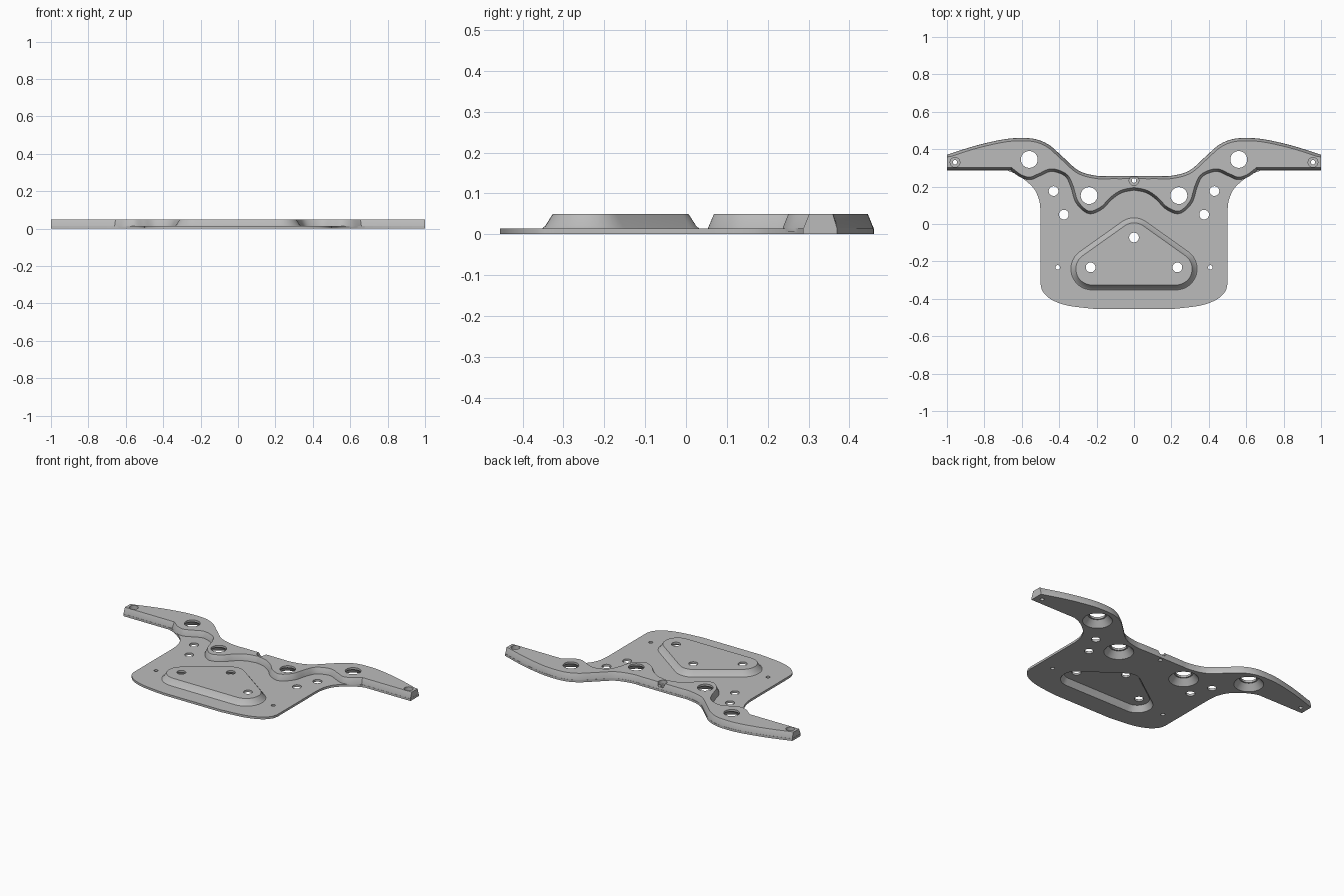
import bpy, bmesh, math
from mathutils import Vector

if "Cube" in bpy.data.objects:
    bpy.data.objects.remove(bpy.data.objects["Cube"])

metal = bpy.data.materials.new("plain_grey")
metal.use_nodes = True
GREY = (0.5, 0.5, 0.5, 1)
metal.diffuse_color = GREY
metal.node_tree.nodes["Principled BSDF"].inputs["Base Color"].default_value = GREY

THICK, TOP, ROOF = 0.014, 0.05, 0.037


def loft(bm, rings):
    """Closed solid through (z, outline) rings of equal point count."""
    loops = [[bm.verts.new((p[0], p[1], z)) for p in pts] for z, pts in rings]
    n = len(loops[0])
    for a, b in zip(loops, loops[1:]):
        for i in range(n):
            j = (i + 1) % n
            bm.faces.new((a[i], a[j], b[j], b[i]))
    bm.faces.new(loops[0][::-1])
    bm.faces.new(loops[-1])


def solid(name, stacks):
    bm = bmesh.new()
    for rings in stacks:
        loft(bm, rings)
    bmesh.ops.recalc_face_normals(bm, faces=bm.faces[:])
    mesh = bpy.data.meshes.new(name)
    bm.to_mesh(mesh)
    bm.free()
    mesh.materials.append(metal)
    obj = bpy.data.objects.new(name, mesh)
    bpy.context.scene.collection.objects.link(obj)
    return obj


def spline(points, steps=7):
    """Smooth curve through the given points."""
    p = [Vector(q) for q in points]
    p = [p[0]] + p + [p[-1]]
    out = []
    for a, b, c, d in zip(p, p[1:], p[2:], p[3:]):
        for s in range(steps):
            t = s / steps
            out.append(0.5 * (2 * b + (c - a) * t + (2 * a - 5 * b + 4 * c - d) * t * t
                              + (3 * b - a - 3 * c + d) * t ** 3))
    return out + [p[-1]]


def mirrored(half):
    return half + [Vector((-q.x, q.y)) for q in reversed(half) if q.x > 1e-4]


def inset(pts, dist):
    """Clockwise outline moved inwards; the wing tips stay upright."""
    out = []
    for i, q in enumerate(pts):
        u = (q - pts[i - 1]).normalized()
        v = (pts[(i + 1) % len(pts)] - q).normalized()
        n1, n2 = Vector((u.y, -u.x)), Vector((v.y, -v.x))
        r = q + (n1 + n2) * dist / max(0.4, 1 + n1.dot(n2))
        if abs(q.x) > 0.9999:
            r.x = math.copysign(0.999, q.x)
        out.append(r)
    return out


def circle(x, y, r, n=40):
    return [(x + r * math.cos(k * math.tau / n), y + r * math.sin(k * math.tau / n))
            for k in range(n)]


def turned(x, y, profile):
    return [(z, circle(x, y, r)) for z, r in profile]


def triangle(r):
    """Rounded triangle around three corner centres."""
    corners = [(0.225, -0.24, -90, 54.6), (0, -0.08, 54.6, 125.4), (-0.225, -0.24, 125.4, 270)]
    out = []
    for x, y, a, b in corners:
        for k in range(15):
            t = math.radians(a + (b - a) * k / 14)
            out.append((x + r * math.cos(t), y + r * math.sin(t)))
    return out


def both(spots):
    return [(s * x, y) for x, y in spots for s in ((1, -1) if x else (1,))]


# Outlines
back_edge = spline([(0, 0.257), (0.12, 0.257), (0.2, 0.258), (0.295, 0.285), (0.38, 0.358),
                    (0.45, 0.42), (0.52, 0.452), (0.6, 0.46), (0.7, 0.452), (0.85, 0.418), (1, 0.37)])
tip = [Vector((1, 0.287))]
band_front = spline([(0.66, 0.287), (0.61, 0.25), (0.555, 0.236), (0.50, 0.257), (0.44, 0.28),
                     (0.37, 0.255), (0.34, 0.2), (0.315, 0.12), (0.27, 0.068), (0.225, 0.054),
                     (0.165, 0.082), (0.118, 0.13), (0.064, 0.166), (0, 0.18)])
plate_front = spline([(0.68, 0.287), (0.615, 0.258), (0.54, 0.195), (0.508, 0.13), (0.5, 0.07)])
plate_front += spline([(0.5, -0.32), (0.487, -0.362), (0.44, -0.405), (0.35, -0.437),
                       (0.2, -0.455)]) + [Vector((0, -0.455))]
plate_outline = mirrored(back_edge + tip + plate_front)
band_outline = mirrored(back_edge + tip + band_front)

# Base plate, raised wing band and raised triangular pad
plate = solid("mounting_plate", [[(0, plate_outline), (THICK, plate_outline)]])
band = solid("wing_band", [[(0.007, inset(band_outline, 0.001)),
                            (THICK + 0.002, inset(band_outline, 0.001)),
                            (TOP, inset(band_outline, 0.015))]])
pad = solid("triangle_pad", [[(z, triangle(r)) for z, r in
                              ((0.010, 0.118), (0.0145, 0.112), (0.02, 0.105), (TOP, 0.086))]])

# Hollows below: triangle recess and cone recesses around the large holes
recess = solid("recess_cutter", [[(-0.01, triangle(0.095)), (0, triangle(0.09)), (ROOF, triangle(0.07))]]
               + [turned(x, y, ((-0.01, 0.093), (0, 0.085), (ROOF, 0.053), (ROOF, 0.045), (0.08, 0.045)))
                  for x, y in both([(0.56, 0.345), (0.24, 0.152)])])

# Through holes and counterbored screw holes
LOW, HIGH = -0.02, 0.08
drills = [turned(x, y, ((LOW, 0.026), (HIGH, 0.026)))
          for x, y in both([(0.43, 0.176), (0.375, 0.05), (0, -0.072), (0.232, -0.232)])]
drills += [turned(x, y, ((LOW, 0.012), (HIGH, 0.012))) for x, y in both([(0.408, -0.232)])]
drills += [turned(x, y, ((LOW, 0.012), (0.025, 0.012), (0.025, 0.026), (HIGH, 0.026)))
           for x, y in both([(0.957, 0.33), (0, 0.232)])]
holes = solid("hole_cutter", drills)

# Combine into one part
bpy.context.view_layer.objects.active = plate
for tool, mode in ((band, "UNION"), (pad, "UNION"), (recess, "DIFFERENCE"), (holes, "DIFFERENCE")):
    tool.hide_render = True
    mod = plate.modifiers.new(tool.name, "BOOLEAN")
    mod.operation, mod.solver, mod.object = mode, "EXACT", tool
    bpy.ops.object.modifier_apply(modifier=mod.name)
    bpy.data.objects.remove(tool)

bpy.ops.object.select_all(action="DESELECT")
plate.select_set(True)
bpy.ops.object.shade_smooth_by_angle(angle=math.radians(30))
